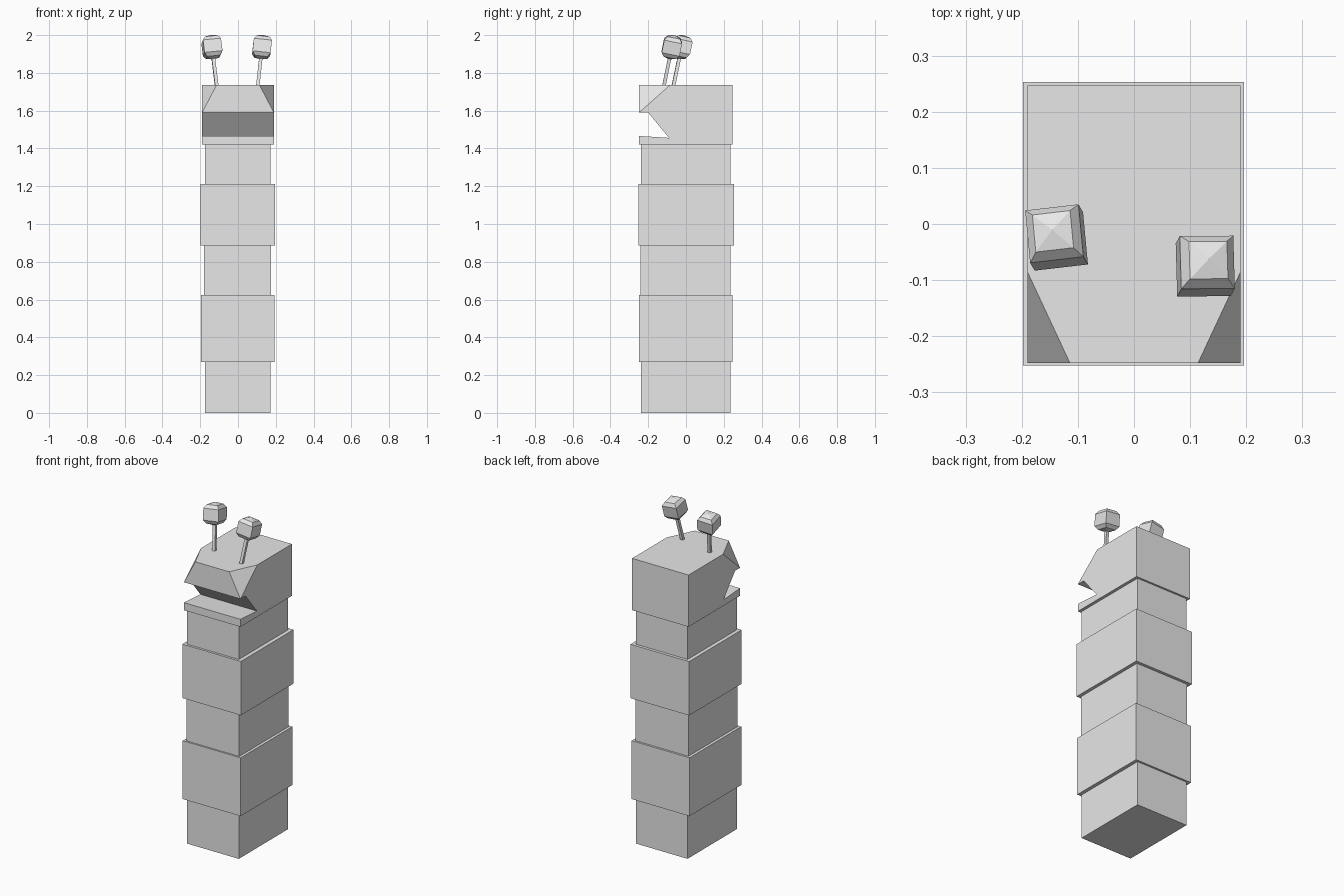
import bpy, bmesh, math
from mathutils import Vector, Matrix

if "Cube" in bpy.data.objects:
    bpy.data.objects.remove(bpy.data.objects["Cube"])

grey = bpy.data.materials.new("plain_grey")
grey.diffuse_color = (0.8, 0.8, 0.8, 1)
grey.use_nodes = True
grey.node_tree.nodes["Principled BSDF"].inputs["Base Color"].default_value = grey.diffuse_color


def finish(name, bm):
    bmesh.ops.recalc_face_normals(bm, faces=bm.faces[:])
    me = bpy.data.meshes.new(name)
    bm.to_mesh(me)
    bm.free()
    me.materials.append(grey)
    ob = bpy.data.objects.new(name, me)
    bpy.context.collection.objects.link(ob)
    return ob


def box(name, lo, hi):
    bm = bmesh.new()
    lo, hi = Vector(lo), Vector(hi)
    size = hi - lo
    bmesh.ops.create_cube(bm, size=1, matrix=Matrix.Translation((lo + hi) / 2) @ Matrix.Diagonal((*size, 1)))
    return finish(name, bm)


def square_lathe(name, rings, matrix):
    """Stack of squares given as (half width, height); zero width is a point."""
    bm = bmesh.new()
    loops = []
    for w, z in rings:
        corners = [(-w, -w), (w, -w), (w, w), (-w, w)] if w else [(0, 0)]
        loops.append([bm.verts.new(matrix @ Vector((x, y, z))) for x, y in corners])
    for a, b in zip(loops, loops[1:]):
        for i in range(4):
            j = (i + 1) % 4
            quad = [a[i % len(a)], a[j % len(a)], b[j % len(b)], b[i % len(b)]]
            bm.faces.new(list(dict.fromkeys(quad)))
    for end in (loops[0], loops[-1]):
        if len(end) == 4:
            bm.faces.new(end)
    return finish(name, bm)


# Stacked body blocks, alternating narrow and wide
box("base_block", (-0.175, -0.238, 0.0), (0.172, 0.235, 0.27))
box("lower_wide_block", (-0.197, -0.25, 0.27), (0.193, 0.247, 0.625))
box("middle_narrow_block", (-0.18, -0.24, 0.625), (0.176, 0.235, 0.885))
box("upper_wide_block", (-0.198, -0.252, 0.885), (0.196, 0.253, 1.213))
box("neck_block", (-0.175, -0.238, 1.213), (0.172, 0.235, 1.42))

# Head: side outline with a wedge mouth; the brow point sits further in
outline = [(0.19, 0.247, 1.42), (0.19, 0.247, 1.735), (0.19, -0.085, 1.735),
           (0.114, -0.248, 1.735),  # brow point
           (0.19, -0.248, 1.59), (0.19, -0.2, 1.59), (0.19, -0.09, 1.456),
           (0.19, -0.248, 1.466), (0.19, -0.248, 1.42)]
bm = bmesh.new()
sides = [[bm.verts.new((s * x, y, z)) for x, y, z in outline] for s in (-1, 1)]
for side in sides:
    bm.faces.new(side[:3] + side[4:])
    bm.faces.new(side[2:5])  # cut brow corner
for i in range(len(outline)):
    j = (i + 1) % len(outline)
    bm.faces.new([sides[0][i], sides[0][j], sides[1][j], sides[1][i]])
finish("head", bm)

# Antennae: square stalks leaning back, each with a faceted knob
KNOB = [(0, -0.066), (0.034, -0.054), (0.048, -0.034),
        (0.048, 0.034), (0.034, 0.054), (0, 0.066)]
for label, foot, top, spin in (
        ("left", (-0.112, -0.068, 1.725), (-0.138, -0.024, 1.936), 6),
        ("right", (0.104, -0.118, 1.725), (0.127, -0.075, 1.936), 1)):
    foot, top = Vector(foot), Vector(top)
    axis = top - foot
    turn = Vector((0, 0, 1)).rotation_difference(axis).to_matrix().to_4x4()
    turn = turn @ Matrix.Rotation(math.radians(spin), 4, 'Z')
    square_lathe(label + "_antenna_stalk", [(0.009, 0), (0.009, axis.length - 0.03)],
                 Matrix.Translation(foot) @ turn)
    square_lathe(label + "_antenna_knob", KNOB, Matrix.Translation(top) @ turn)
